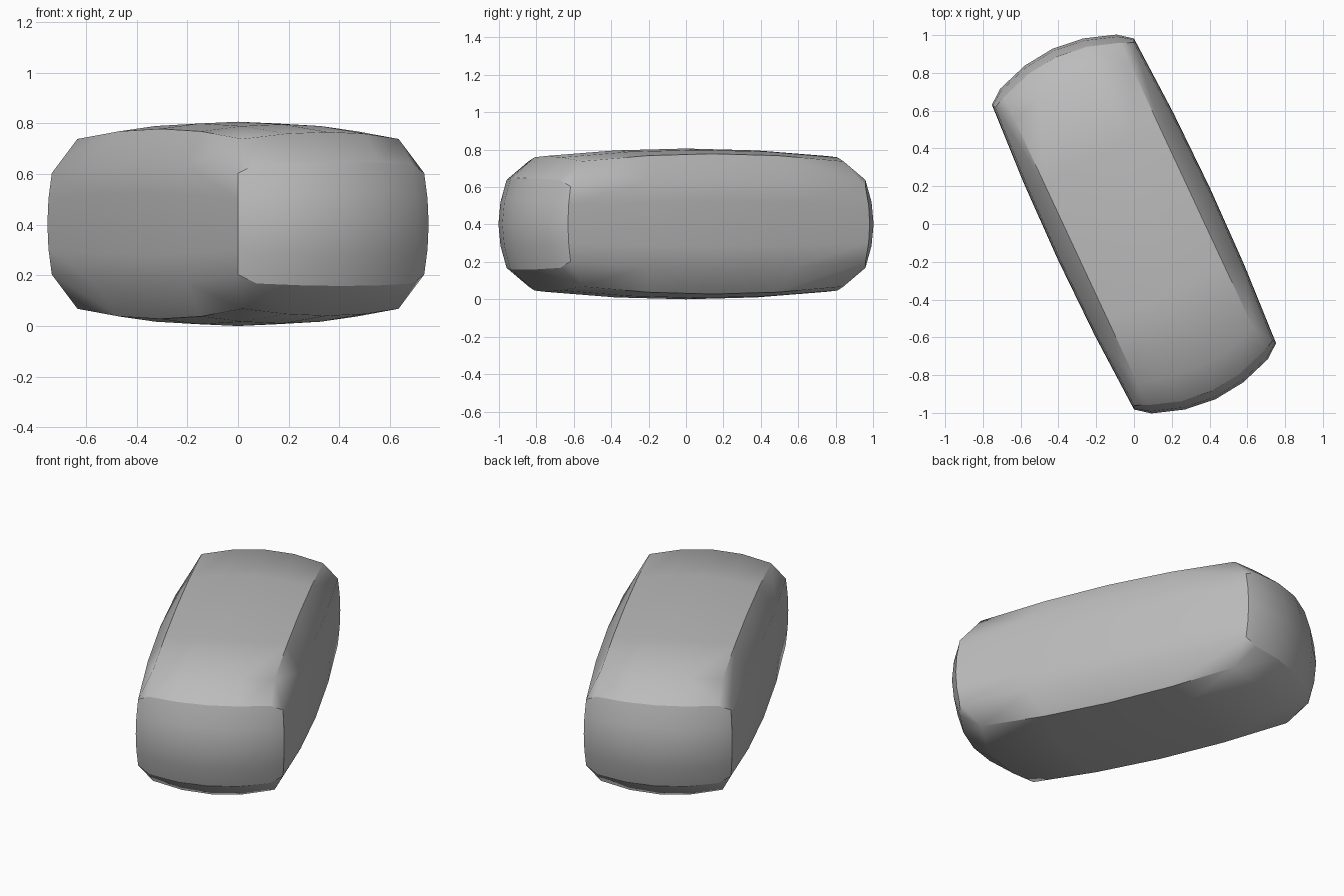
import bpy
import bmesh
from math import radians
from itertools import product
from mathutils import Matrix, Vector

cube = bpy.data.objects.get("Cube")
if cube:
    bpy.data.objects.remove(cube, do_unlink=True)

STEPS = 2          # grid cells from the middle of a panel to its rim
HALF_HEIGHT = 0.403


def bulge(t):
    return 1 - t * t


def panel_point(axis, x, y, z):
    """Point on a bulging panel; x, y, z run from -1 to 1."""
    if axis == 0:      # long sides
        return Vector((x * (0.405 + 0.03 * bulge(y) + 0.01 * bulge(z)),
                       y * (0.87 + 0.02 * bulge(z)),
                       z * (0.2 + 0.04 * bulge(y))))
    if axis == 1:      # rounded ends
        return Vector((x * 0.34,
                       y * (0.9 + 0.075 * bulge(x) + 0.048 * bulge(z)),
                       z * (0.235 + 0.01 * bulge(x))))
    return Vector((x * 0.34,      # top and bottom
                   y * (0.77 + 0.06 * bulge(x)),
                   z * (0.335 + 0.04 * bulge(y) + 0.028 * bulge(x))))


def lattice(values):
    """Lattice point from an axis-to-value mapping."""
    return tuple(values[a] for a in range(3))


bm = bmesh.new()
span = range(-STEPS, STEPS + 1)
signs = (-STEPS, STEPS)
panels = [{}, {}, {}]

# Six bulging panels
for axis in range(3):
    b, c = (axis + 1) % 3, (axis + 2) % 3
    grid = panels[axis]
    for s in signs:
        for i, j in product(span, span):
            key = lattice({axis: s, b: i, c: j})
            grid[key] = bm.verts.new(panel_point(axis, *(k / STEPS for k in key)))
        for i, j in product(span[:-1], span[:-1]):
            ring = ((i, j), (i + 1, j), (i + 1, j + 1), (i, j + 1))
            bm.faces.new([grid[lattice({axis: s, b: m, c: n})] for m, n in ring])

# Chamfer strips between neighbouring panels, creased along one rim
creases = []
for a in range(3):
    b, c = (a + 1) % 3, (a + 2) % 3
    for s, t in product(signs, signs):
        for k in span[:-1]:
            k0 = lattice({a: s, b: t, c: k})
            k1 = lattice({a: s, b: t, c: k + 1})
            bm.faces.new((panels[a][k0], panels[a][k1], panels[b][k1], panels[b][k0]))
            creases.append((panels[a][k0], panels[a][k1]))

# Small corner triangles
for key in product(signs, repeat=3):
    bm.faces.new([grid[key] for grid in panels])
    creases.append((panels[0][key], panels[1][key]))

bmesh.ops.recalc_face_normals(bm, faces=bm.faces[:])
for face in bm.faces:
    face.smooth = True
for v0, v1 in creases:
    bm.edges.get((v0, v1)).smooth = False

# Turn the block and stand it on the ground
bm.transform(Matrix.Translation((0, 0, HALF_HEIGHT)) @ Matrix.Rotation(radians(25), 4, "Z"))

mesh = bpy.data.meshes.new("rounded_block")
bm.to_mesh(mesh)
bm.free()
block = bpy.data.objects.new("rounded_block", mesh)
bpy.context.collection.objects.link(block)

# Plain grey colour
grey = bpy.data.materials.new("plain_grey")
grey.use_nodes = True
grey.diffuse_color = (0.5, 0.5, 0.5, 1)
for node in grey.node_tree.nodes:
    if node.type == "BSDF_PRINCIPLED":
        node.inputs["Base Color"].default_value = grey.diffuse_color
mesh.materials.append(grey)
